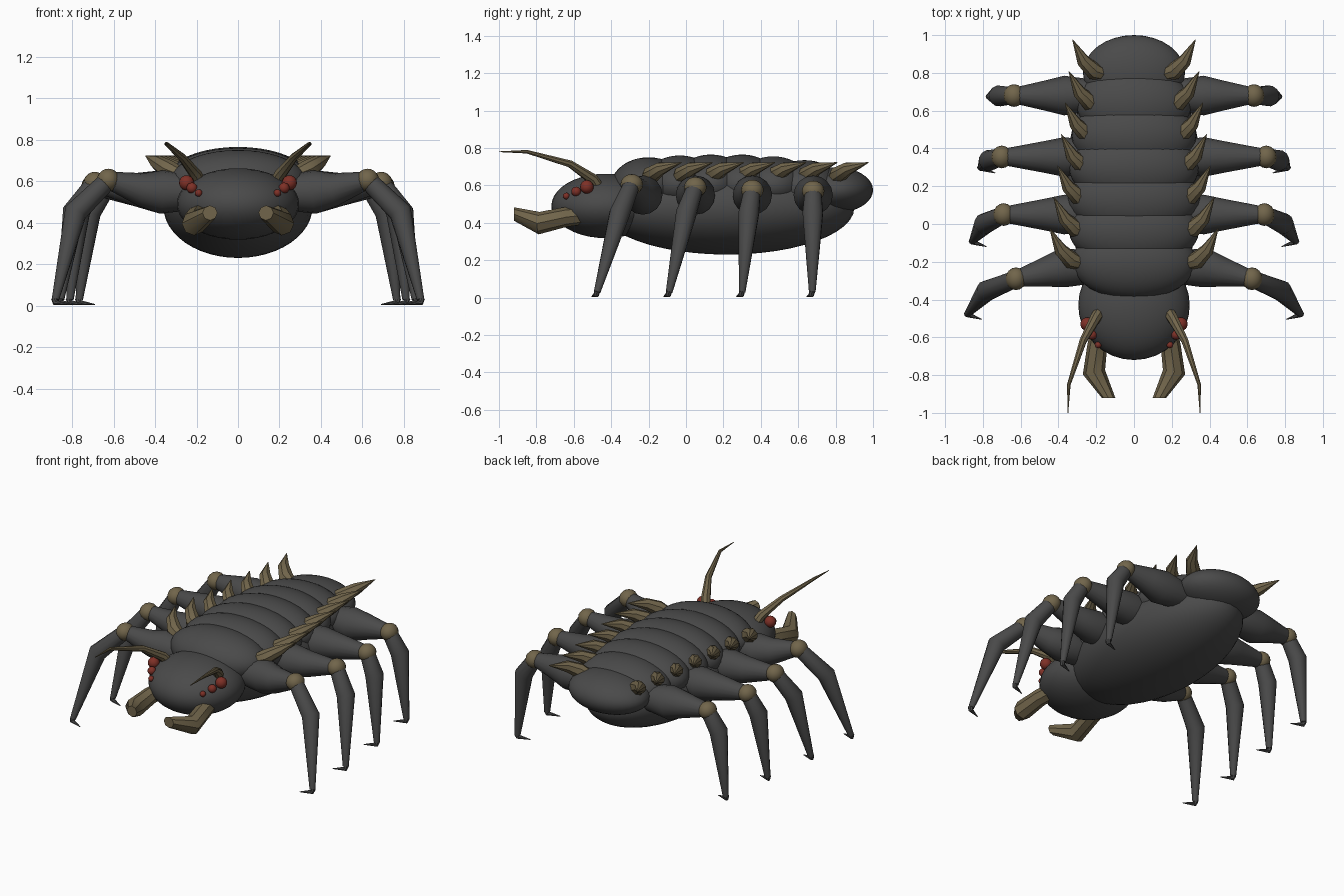
import bpy, bmesh, math
from mathutils import Vector, Matrix

cube = bpy.data.objects.get("Cube")
if cube:
    bpy.data.objects.remove(cube, do_unlink=True)


def material(name, rgb):
    m = bpy.data.materials.new(name)
    m.use_nodes = True
    m.diffuse_color = (*rgb, 1)
    m.node_tree.nodes["Principled BSDF"].inputs["Base Color"].default_value = (*rgb, 1)
    return m


SHELL = material("dark_grey_shell", (0.068, 0.068, 0.068))
HORN = material("tan_horn", (0.165, 0.13, 0.07))
EYE = material("red_eye", (0.21, 0.03, 0.02))


def finish(name, bm, mat, angle=40):
    bmesh.ops.recalc_face_normals(bm, faces=bm.faces)
    me = bpy.data.meshes.new(name)
    bm.to_mesh(me)
    bm.free()
    me.materials.append(mat)
    ob = bpy.data.objects.new(name, me)
    bpy.context.collection.objects.link(ob)
    bpy.ops.object.select_all(action='DESELECT')
    ob.select_set(True)
    bpy.context.view_layer.objects.active = ob
    bpy.ops.object.shade_smooth_by_angle(angle=math.radians(angle))
    return ob


def ellipsoid(name, centre, radii, mat, u=32, v=20):
    bm = bmesh.new()
    bmesh.ops.create_uvsphere(bm, u_segments=u, v_segments=v, radius=1)
    bmesh.ops.transform(bm, verts=bm.verts,
                        matrix=Matrix.Translation(centre) @ Matrix.Diagonal((*radii, 1)))
    return finish(name, bm, mat)


def tube(name, path, radii, mat, sides=12, end=None):
    """Tapered tube along a path, with capped ends."""
    pts = [Vector(p) for p in path]
    steps = [(b - a).normalized() for a, b in zip(pts, pts[1:])]
    tangents = [steps[0]] + [(a + b).normalized() for a, b in zip(steps, steps[1:])]
    tangents.append(Vector(end).normalized() if end else steps[-1])
    side = tangents[0].orthogonal().normalized()
    bm = bmesh.new()
    rings = []
    for i, (p, t, r) in enumerate(zip(pts, tangents, radii)):
        if i:
            side = tangents[i - 1].rotation_difference(t) @ side
        other = t.cross(side)
        turns = [2 * math.pi * k / sides for k in range(sides)]
        rings.append([bm.verts.new(p + r * (math.cos(a) * side + math.sin(a) * other))
                      for a in turns])
    for a, b in zip(rings, rings[1:]):
        for k in range(sides):
            n = (k + 1) % sides
            bm.faces.new((a[k], a[n], b[n], b[k]))
    bm.faces.new(rings[0])
    bm.faces.new(rings[-1])
    return finish(name, bm, mat)


# Body
ellipsoid("belly", (0, 0.22, 0.48), (0.36, 0.68, 0.25), SHELL, 40, 24)
ellipsoid("head", (0, -0.43, 0.49), (0.295, 0.29, 0.172), SHELL)

# Overlapping back plates: half width, centre height, half height
plates = [(0.33, 0.6, 0.15), (0.345, 0.605, 0.155), (0.35, 0.605, 0.16), (0.345, 0.605, 0.16),
          (0.33, 0.6, 0.155), (0.305, 0.59, 0.145), (0.27, 0.575, 0.122)]
for i, (rx, z, rz) in enumerate(plates):
    ellipsoid(f"back_plate_{i + 1}", (0, -0.2 + i / 6, z), (rx, 0.2, rz), SHELL)

# Legs, front to back: root y, knee, foot
legs = [(-0.23, (0.625, -0.29, 0.605), (0.88, -0.475)),
        (0.05, (0.69, 0.05, 0.59), (0.855, -0.09)),
        (0.355, (0.7, 0.355, 0.575), (0.81, 0.3)),
        (0.68, (0.635, 0.68, 0.57), (0.765, 0.675))]

for s, label in ((1, "left"), (-1, "right")):
    def flip(x, y, z):
        return (s * x, y, z)

    for i, (ry, (kx, ky, kz), (fx, fy)) in enumerate(legs):
        tag = f"{label}_{i + 1}"
        mid = (0.4 * kx + 0.6 * 0.36, 0.4 * ky + 0.6 * ry, 0.56)
        tube(f"thigh_{tag}", [flip(0.22, ry, 0.545), flip(0.37, ry, 0.548), flip(*mid),
                              flip(kx, ky, kz)],
             (0.085, 0.105, 0.08, 0.042), SHELL, 16)
        ellipsoid(f"knee_{tag}", flip(kx, ky, kz), (0.055, 0.06, 0.055), HORN, 16, 10)
        # Shin bends outward, then drops to a small hooked claw
        bend = (kx + 0.62 * (fx - kx), ky + 0.35 * (fy - ky), 0.45)
        tube(f"shin_{tag}", [flip(kx, ky, kz), flip(*bend), flip(fx, fy, 0.03)],
             (0.045, 0.056, 0.018), SHELL)
        tube(f"claw_{tag}", [flip(fx + 0.005, fy, 0.035), flip(fx, fy - 0.005, 0.015),
                             flip(fx - 0.075, fy - 0.03, 0.006)],
             (0.016, 0.015, 0.002), SHELL, 8)

    # Swept spikes along the edge of the back
    for i, (rx, z, rz) in enumerate(plates):
        y = -0.2 + i / 6
        x = 0.335 - 0.02 * i
        tube(f"spike_{label}_{i + 1}",
             [flip(x - 0.06, y - 0.01, 0.63), flip(x, y + 0.01, 0.655),
              flip(x + 0.055, y + 0.065, 0.69), flip(x + 0.11, y + 0.175, 0.722)],
             (0.035, 0.047, 0.036, 0.002), HORN, 8)

    # Eye cluster shrinking toward the front
    for i, (x, y, z, r) in enumerate([(0.248, -0.53, 0.592, 0.036), (0.222, -0.587, 0.567, 0.026),
                                      (0.19, -0.64, 0.543, 0.018)]):
        ellipsoid(f"eye_{label}_{i + 1}", flip(x, y, z), (r, r, r), EYE, 16, 10)

    # Antennae and mandibles
    tube(f"antenna_{label}", [flip(0.185, -0.47, 0.59), flip(0.205, -0.5, 0.635),
                              flip(0.27, -0.62, 0.715), flip(0.345, -0.85, 0.78),
                              flip(0.35, -1.0, 0.78)],
         (0.032, 0.03, 0.02, 0.01, 0.002), HORN, 8)
    tube(f"mandible_{label}", [flip(0.17, -0.52, 0.445), flip(0.195, -0.65, 0.43),
                               flip(0.212, -0.785, 0.398), flip(0.135, -0.92, 0.447)],
         (0.05, 0.053, 0.06, 0.036), HORN, 8, end=(0, -1, 0))
